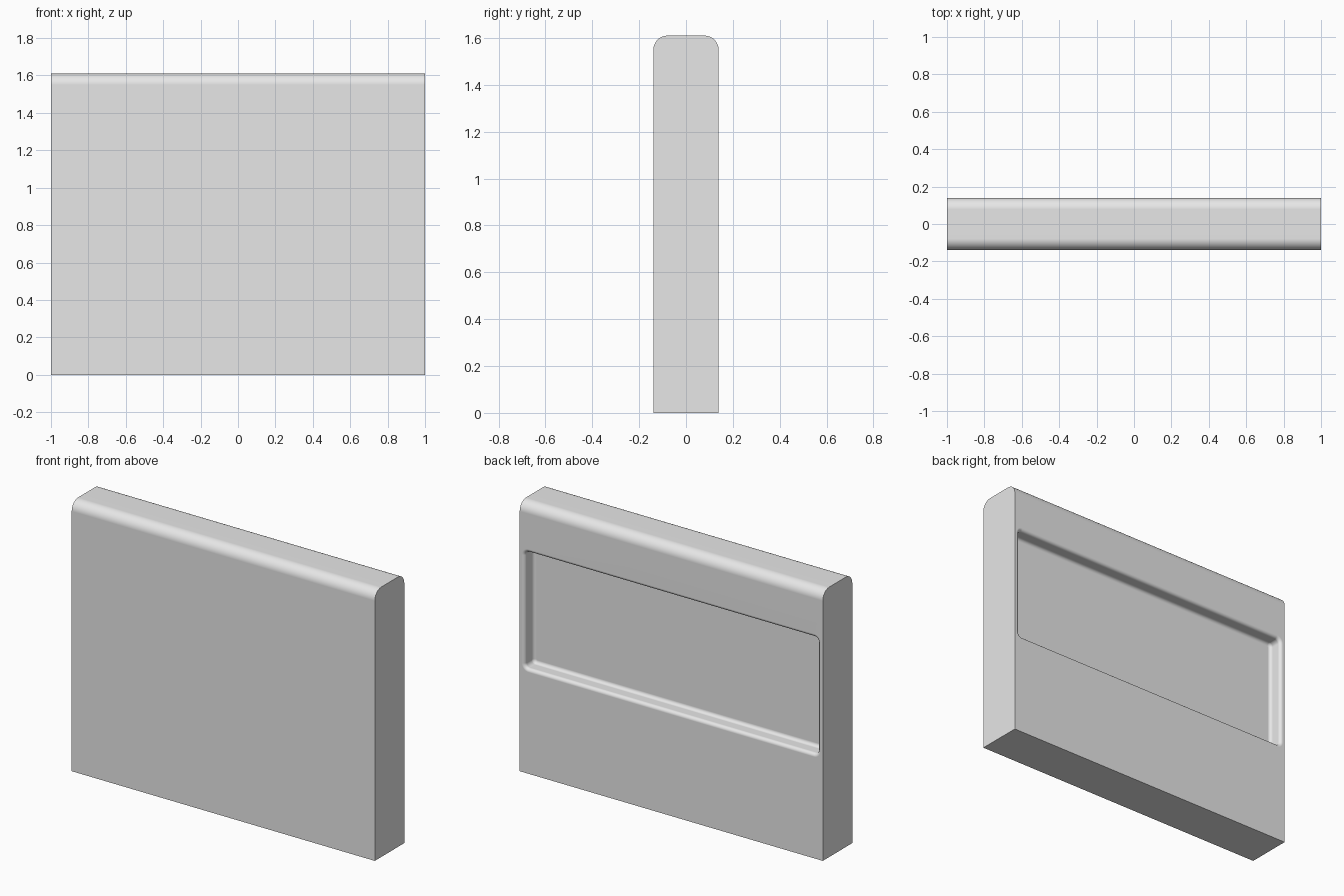
import bpy
import bmesh
from math import sin, cos, pi

WIDTH, DEPTH, HEIGHT = 2.0, 0.278, 1.61
TOP_RADIUS = 0.06
BACK = DEPTH / 2
# Recess in the back: wall half sizes, centre height, depth and fillet radii
HALF_X, HALF_Z, MID_Z = 0.967, 0.347, 0.972
RECESS, FILLET, CORNER = 0.085, 0.02, 0.025
STEPS = 8

if "Cube" in bpy.data.objects:
    bpy.data.objects.remove(bpy.data.objects["Cube"], do_unlink=True)

grey = bpy.data.materials.new("light_grey")
grey.use_nodes = True
grey.diffuse_color = (0.8, 0.8, 0.8, 1)
grey.node_tree.nodes["Principled BSDF"].inputs["Base Color"].default_value = (0.8, 0.8, 0.8, 1)


def loft(name, rings):
    """Skin a list of equal closed rings and cap both ends."""
    bm = bmesh.new()
    loops = [[bm.verts.new(p) for p in ring] for ring in rings]
    for a, b in zip(loops, loops[1:]):
        for i in range(len(a)):
            j = (i + 1) % len(a)
            bm.faces.new((a[i], a[j], b[j], b[i]))
    bm.faces.new(loops[0])
    bm.faces.new(loops[-1])
    bmesh.ops.recalc_face_normals(bm, faces=bm.faces)
    mesh = bpy.data.meshes.new(name)
    bm.to_mesh(mesh)
    bm.free()
    mesh.materials.append(grey)
    obj = bpy.data.objects.new(name, mesh)
    bpy.context.collection.objects.link(obj)
    return obj


def arc(cx, cy, radius, start):
    """Quarter circle, counter-clockwise from the start angle."""
    angles = [start + pi / 2 * i / STEPS for i in range(STEPS + 1)]
    return [(cx + radius * cos(a), cy + radius * sin(a)) for a in angles]


# Slab: side profile with two rounded top edges, run along x
inner_y, inner_z = BACK - TOP_RADIUS, HEIGHT - TOP_RADIUS
profile = [(-BACK, 0), (BACK, 0)]
profile += arc(inner_y, inner_z, TOP_RADIUS, 0)
profile += arc(-inner_y, inner_z, TOP_RADIUS, pi / 2)
panel = loft("panel", [[(x, y, z) for y, z in profile] for x in (-WIDTH / 2, WIDTH / 2)])


# Recess cutter: rounded rectangles growing from the floor to the opening
def rounded_ring(offset, y):
    x, z = HALF_X - CORNER, HALF_Z - CORNER
    points = []
    for i, (sx, sz) in enumerate(((1, 1), (-1, 1), (-1, -1), (1, -1))):
        points += arc(sx * x, MID_Z + sz * z, CORNER + offset, i * pi / 2)
    return [(px, y, pz) for px, pz in points]


quarter = [pi / 2 * i / STEPS for i in range(STEPS + 1)]
floor_y = BACK - RECESS
steps = [(-FILLET * (1 - sin(a)), floor_y + FILLET * (1 - cos(a))) for a in quarter]
steps += [(FILLET * (1 - cos(a)), BACK - FILLET * (1 - sin(a))) for a in quarter]
steps.append((FILLET, BACK + 0.05))
cutter = loft("recess_cutter", [rounded_ring(o, y) for o, y in steps])
cutter.hide_render = True

# Cut the recess, then drop the cutter
bpy.ops.object.select_all(action="DESELECT")
panel.select_set(True)
bpy.context.view_layer.objects.active = panel
cut = panel.modifiers.new("recess", "BOOLEAN")
cut.operation = "DIFFERENCE"
cut.solver = "EXACT"
cut.object = cutter
bpy.ops.object.modifier_apply(modifier=cut.name)
bpy.data.objects.remove(cutter, do_unlink=True)

# Smooth fillets, crisp outer edges and flat large faces
bpy.ops.object.shade_smooth_by_angle(angle=pi / 6)
weighted = panel.modifiers.new("flat_faces", "WEIGHTED_NORMAL")
weighted.keep_sharp = True
